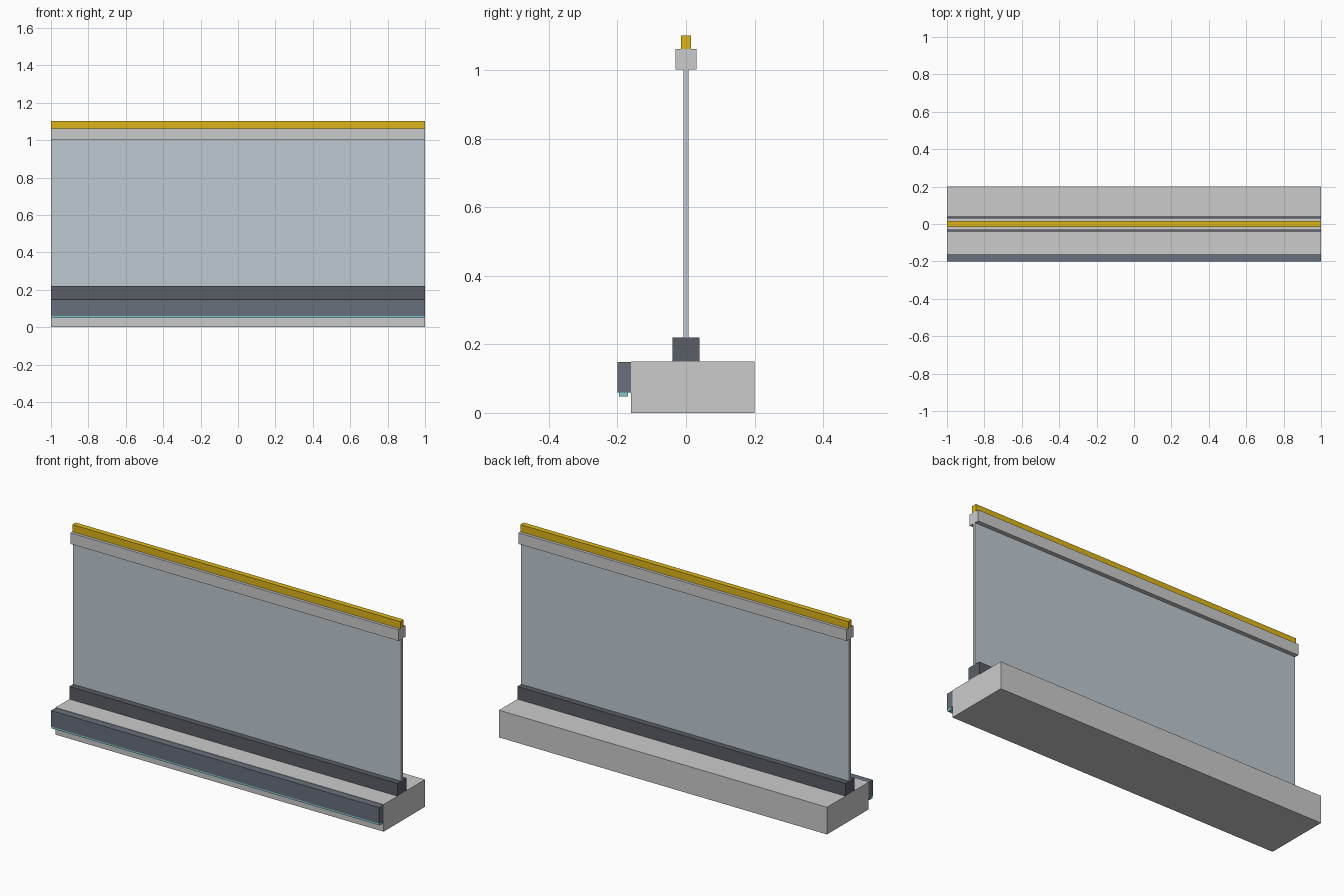
import bpy

if "Cube" in bpy.data.objects:
    bpy.data.objects.remove(bpy.data.objects["Cube"])

LENGTH = 2.0


def material(name, color):
    m = bpy.data.materials.new(name)
    m.diffuse_color = color
    m.use_nodes = True
    m.node_tree.nodes["Principled BSDF"].inputs["Base Color"].default_value = m.diffuse_color
    return m


def bar(name, y0, y1, z0, z1, mat=None):
    """Full-length rectangular bar running along x."""
    bpy.ops.mesh.primitive_cube_add(size=1, location=(0, (y0 + y1) / 2, (z0 + z1) / 2))
    ob = bpy.context.object
    ob.name = name
    ob.scale = (LENGTH, y1 - y0, z1 - z0)
    bpy.ops.object.transform_apply(location=False, rotation=False, scale=True)
    if mat:
        ob.data.materials.append(mat)
    return ob


dark = material("dark_metal", (0.10, 0.11, 0.13, 1))
slate = material("slate_metal", (0.14, 0.16, 0.20, 1))
glass = material("glass", (0.52, 0.59, 0.64, 1))
gold = material("gold", (0.72, 0.46, 0.01, 1))
teal = material("teal_light", (0.22, 0.58, 0.62, 1))

# Floor slab with fascia and light strip on its front edge
bar("floor_slab", -0.16, 0.20, 0.0, 0.15)
bar("front_fascia", -0.20, -0.16, 0.06, 0.148, slate)
bar("light_strip", -0.195, -0.17, 0.048, 0.06, teal)

# Glass balustrade held by the base shoe
bar("base_shoe", -0.04, 0.04, 0.15, 0.22, dark)
bar("glass_panel", -0.0075, 0.0075, 0.22, 1.002, glass)

# Cap rail and handrail
bar("cap_rail", -0.031, 0.031, 1.002, 1.063)
bar("handrail", -0.015, 0.015, 1.063, 1.102, gold)
